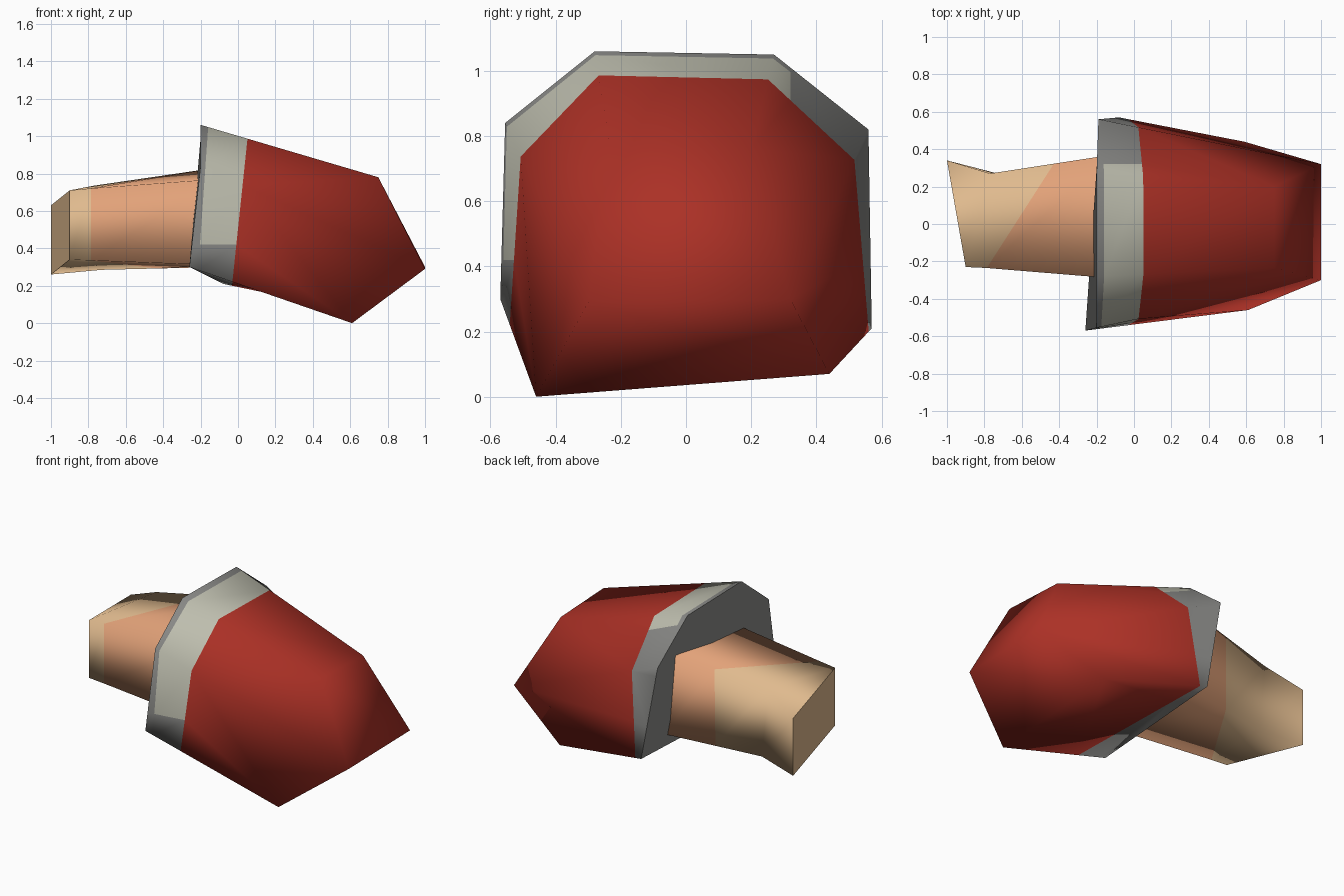
import bpy, bmesh
from mathutils import Vector

if "Cube" in bpy.data.objects:
    bpy.data.objects.remove(bpy.data.objects["Cube"])


def mat(name, rgb):
    m = bpy.data.materials.new(name)
    m.diffuse_color = (*rgb, 1)
    m.use_nodes = True
    m.node_tree.nodes["Principled BSDF"].inputs["Base Color"].default_value = m.diffuse_color
    return m


RED = mat("red", (0.41, 0.030, 0.019))
LIGHT = mat("light grey", (0.52, 0.52, 0.43))
DARK = mat("dark grey", (0.25, 0.25, 0.24))
SKIN = mat("skin", (0.76, 0.36, 0.19))
TAN = mat("tan", (0.74, 0.49, 0.27))


def loft(rings):
    """Closed body through matching rings of points, capped at both ends."""
    bm = bmesh.new()
    rows = [[bm.verts.new(p) for p in r] for r in rings]
    n = len(rows[0])
    for a, b in zip(rows, rows[1:]):
        for i in range(n):
            j = (i + 1) % n
            bm.faces.new((a[i], a[j], b[j], b[i]))
    return bm, rows


def cut(bm, co, no, keep):
    """Slice only the faces that pass the keep test."""
    faces = [f for f in bm.faces if keep(f)]
    edges = {e for f in faces for e in f.edges}
    verts = {v for f in faces for v in f.verts}
    bmesh.ops.bisect_plane(bm, geom=faces + list(edges) + list(verts),
                           plane_co=co, plane_no=no, dist=1e-4)
    bm.normal_update()


def finish(bm, name, mats, rule, is_cap):
    for f in bm.faces:
        f.smooth = True
        f.material_index = rule(f)
    for e in bm.edges:
        if len({is_cap(f) for f in e.link_faces}) == 2:
            e.smooth = False
    me = bpy.data.meshes.new(name)
    bm.to_mesh(me)
    bm.free()
    for m in mats:
        me.materials.append(m)
    ob = bpy.data.objects.new(name, me)
    bpy.context.collection.objects.link(ob)


# Glove: six-sided cuff ring lofted to a wedge-shaped front
cuff = [(-.20, -.28, 1.06), (-.20, .27, 1.05), (-.19, .56, .82),
        (-.08, .57, .21), (-.26, -.57, .30), (-.20, -.555, .84)]
front = [(.75, -.235, .78), (.75, .20, .76), (1, .32, .30),
         (.59, .44, .07), (.61, -.46, 0), (1, -.30, .29)]
bm, (back, tip) = loft([cuff, front])
bm.faces.new(back)
bm.faces.new((tip[0], tip[1], tip[2], tip[5]))
bm.faces.new((tip[5], tip[2], tip[3], tip[4]))
bmesh.ops.recalc_face_normals(bm, faces=bm.faces)
bm.normal_update()


def glove_cap(f):
    return f.normal.x < -.7


band_co, band_no = Vector((.05, 0, .98)), Vector((.76, 0, -.08))
rim_co, rim_no = Vector((-.16, 0, 1.04)), Vector((.57, 0, -.04))


def ahead(f, co, no):
    return (f.calc_center_median() - co).dot(no) > 0


def in_band(f):
    return not glove_cap(f) and not ahead(f, band_co, band_no)


# Cuff stripes: dark rim, light band over the top and near side
cut(bm, band_co, band_no, lambda f: not glove_cap(f))
cut(bm, rim_co, rim_no, in_band)
cut(bm, (0, .32, 0), (0, 1, 0), in_band)
cut(bm, (0, 0, .42), (0, 0, 1), in_band)


def glove_rule(f):
    c = f.calc_center_median()
    if glove_cap(f):
        return 2
    if ahead(f, band_co, band_no):
        return 0
    low = c.z < .42 and c.x < -.1
    if ahead(f, rim_co, rim_no) and c.y < .34 and not low and f.normal.z > -.5:
        return 1
    return 2


finish(bm, "glove", [RED, LIGHT, DARK], glove_rule, glove_cap)

# Arm: four-sided sleeve, flaring at the far corner of its slanted end
end = [(-.90, -.23, .71), (-1, .34, .63), (-1, .34, .26), (-.90, -.23, .34)]
bend = [(-.79, -.235, .72), (-.77, .27, .735), (-.73, .27, .285), (-.79, -.235, .335)]
wrist = [(-.12, -.29, .77), (-.12, .37, .83), (-.10, .37, .30), (-.12, -.29, .31)]
bm, rows = loft([end, bend, wrist])
bm.faces.new(rows[0])
bm.faces.new(rows[2])
bmesh.ops.recalc_face_normals(bm, faces=bm.faces)
bm.normal_update()


def arm_cap(f):
    return abs(f.normal.x) > .85


# Tan end and skin are divided by a slanted upright plane
split_co, split_no = Vector((-.79, -.24, 0)), Vector((.56, -.36, 0))
cut(bm, split_co, split_no, lambda f: not arm_cap(f))
finish(bm, "arm", [SKIN, TAN],
       lambda f: 0 if ahead(f, split_co, split_no) else 1, arm_cap)
